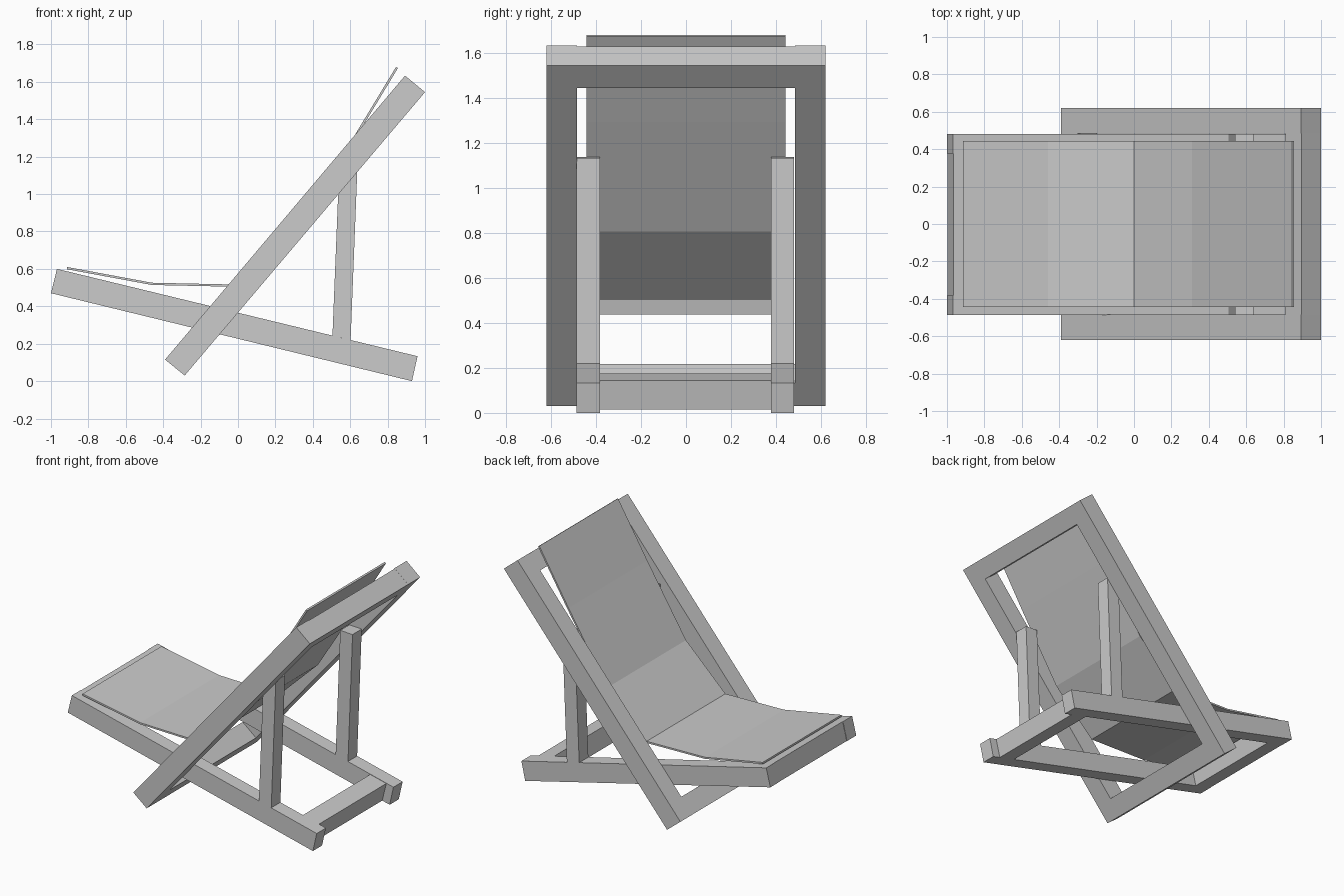
import bpy, bmesh
from mathutils import Vector

if "Cube" in bpy.data.objects:
    bpy.data.objects.remove(bpy.data.objects["Cube"])


def prism(name, profile, y0, y1):
    """Extrude a side profile of (x, z) points from y0 to y1."""
    bm = bmesh.new()
    face = bm.faces.new([bm.verts.new((x, y0, z)) for x, z in profile])
    new = bmesh.ops.extrude_face_region(bm, geom=[face])["geom"]
    bmesh.ops.translate(bm, vec=(0, y1 - y0, 0),
                        verts=[v for v in new if isinstance(v, bmesh.types.BMVert)])
    bmesh.ops.recalc_face_normals(bm, faces=bm.faces)
    return finish(name, bm)


def finish(name, bm):
    mesh = bpy.data.meshes.new(name)
    bm.to_mesh(mesh)
    bm.free()
    obj = bpy.data.objects.new(name, mesh)
    bpy.context.collection.objects.link(obj)
    return obj


def section(beam, start, length):
    """Slice of a beam profile (lower a-b, upper d-c), in units along it."""
    a, b, c, d = (Vector(p) for p in beam)
    step = (b - a).normalized()
    return [a + step * start, a + step * (start + length),
            d + step * (start + length), d + step * start]


def pair(name, profile, inner, outer, shift=0.0):
    for side, s in (("left", 1), ("right", -1)):
        prism(f"{name}_{side}", profile, s * inner + shift, s * outer + shift)


# Leaning back frame
back = [(-0.285, 0.03), (1.0, 1.545), (0.893, 1.633), (-0.39, 0.115)]
back_len = (Vector(back[1]) - Vector(back[0])).length
pair("back_rail", back, 0.485, 0.62)
prism("back_bottom_crossbar", section(back, 0, 0.135), -0.485, 0.485)
prism("back_top_crossbar", section(back, back_len - 0.13, 0.13), -0.485, 0.485)

# Sloping seat frame
seat = [(-1.0, 0.47), (0.93, 0.0), (0.96, 0.133), (-0.968, 0.6)]
seat_len = (Vector(seat[1]) - Vector(seat[0])).length
pair("seat_rail", seat, 0.38, 0.483, -0.003)
prism("seat_front_crossbar", section(seat, 0.003, 0.13), -0.383, 0.377)
prism("seat_rear_crossbar", section(seat, seat_len - 0.19, 0.13), -0.383, 0.377)

# Posts that prop up the back frame
post = [(0.505, 0.243), (0.602, 0.22), (0.638, 1.133), (0.541, 1.137)]
pair("support_post", post, 0.38, 0.483, -0.003)

# Fabric sling
path = [(-0.913, 0.61), (-0.46, 0.526), (0.0, 0.516), (0.31, 0.815),
        (0.615, 1.3), (0.845, 1.68)]
bm = bmesh.new()
rows = [[bm.verts.new((x, y, z)) for y in (-0.443, 0.443)] for x, z in path]
for (a, b), (c, d) in zip(rows, rows[1:]):
    bm.faces.new((a, c, d, b))
sling = finish("fabric_sling", bm)
solid = sling.modifiers.new("thickness", 'SOLIDIFY')
solid.thickness = 0.012
solid.offset = -1
solid.use_even_offset = True
